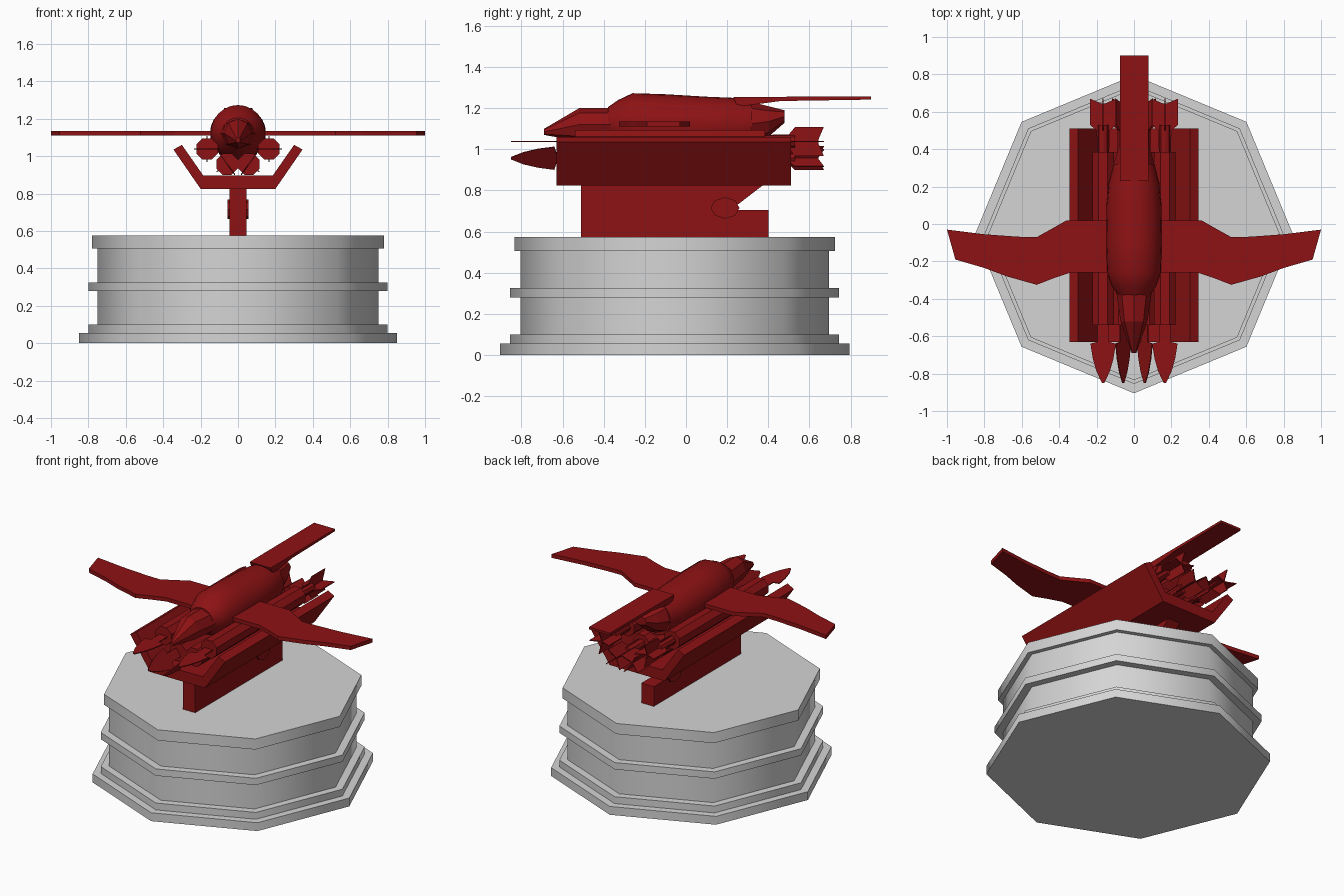
import bpy, bmesh, math
from mathutils import Vector, Matrix

cube = bpy.data.objects.get("Cube")
if cube:
    bpy.data.objects.remove(cube, do_unlink=True)


def material(name, rgb):
    m = bpy.data.materials.new(name)
    m.use_nodes = True
    m.diffuse_color = (*rgb, 1)
    m.node_tree.nodes["Principled BSDF"].inputs["Base Color"].default_value = (*rgb, 1)
    return m


RED = material("deep red", (0.27, 0.006, 0.007))
GREY = material("light grey", (0.66, 0.66, 0.66))


def finish(name, bm, mat, smooth=None):
    bmesh.ops.recalc_face_normals(bm, faces=bm.faces)
    mesh = bpy.data.meshes.new(name)
    bm.to_mesh(mesh)
    bm.free()
    mesh.materials.append(mat)
    ob = bpy.data.objects.new(name, mesh)
    bpy.context.scene.collection.objects.link(ob)
    if smooth:
        bpy.ops.object.select_all(action="DESELECT")
        ob.select_set(True)
        bpy.context.view_layer.objects.active = ob
        bpy.ops.object.shade_smooth_by_angle(angle=math.radians(smooth))
    return ob


def loft(name, rings, mat, smooth=None):
    """Bridge closed rings of points and cap both ends."""
    bm = bmesh.new()
    loops = [[bm.verts.new(p) for p in ring] for ring in rings]
    for a, b in zip(loops, loops[1:]):
        for i in range(len(a)):
            j = (i + 1) % len(a)
            bm.faces.new((a[i], a[j], b[j], b[i]))
    bm.faces.new(loops[0])
    bm.faces.new(loops[-1])
    return finish(name, bm, mat, smooth)


def prism(name, outline, axis, lo, hi):
    """Extrude a 2D outline along one axis."""
    def place(p, t):
        p = list(p)
        p.insert(axis, t)
        return p
    return loft(name, [[place(p, t) for p in outline] for t in (lo, hi)], RED)


def ellipse(n, rx, rz, cx=0, cz=0, turn=0.0):
    angles = [2 * math.pi * (i + turn) / n for i in range(n)]
    return [(cx + rx * math.cos(a), cz + rz * math.sin(a)) for a in angles]


def hull(name, stations, n, smooth=None):
    """Loft ellipses along y from (y, centre z, half width, half height)."""
    rings = [[(x, y, z) for x, z in ellipse(n, rx, rz, 0, cz)]
             for y, cz, rx, rz in stations]
    return loft(name, rings, RED, smooth)


# Stepped octagonal pedestal
steps = [(0, .85), (.055, .85), (.055, .80), (.10, .80), (.10, .75), (.28, .75),
         (.28, .80), (.325, .80), (.325, .75), (.505, .75), (.505, .78), (.575, .78)]
loft("pedestal", [[(x, y, z) for x, y in ellipse(8, r, r, 0, -.055)]
                  for z, r in steps], GREY, 50)

# Support post with rear notch and hinge
prism("support_post", [(-.51, .575), (.40, .575), (.40, .705), (.25, .705),
                       (.25, .73), (.38, .83), (-.51, .83)], 0, -.045, .045)
prism("hinge", ellipse(8, .07, .052, .19, .715), 0, -.056, .056)

# Cradle with slanted side walls
half = [(.20, .825), (.345, 1.035), (.30, 1.06), (.185, .895)]
prism("cradle", half + [(-x, z) for x, z in reversed(half)], 1, -.63, .51)

# Four missiles: tube, flat blade nose and crossed tail fins
nose = [(-.85, .006), (-.79, .035), (-.72, .055), (-.64, .068), (-.63, .03), (-.5, .03)]
fin = [(.30, .03), (.50, .035), (.53, .07), (.67, .07), (.645, .012)]


def blade(name, profile, cx, cz, angle):
    outline = [(w, y) for y, w in profile] + [(-w, y) for y, w in reversed(profile)]
    ob = prism(name, outline, 2, -.003, .003)
    ob.data.transform(Matrix.Translation((cx, 0, cz)) @ Matrix.Rotation(-angle, 4, "Y"))


for side, label in ((1, "left"), (-1, "right")):
    for spot, cx, cz, tilt in (("outer", .165, 1.038, 0), ("inner", .058, .957, 54)):
        tag = f"{label}_{spot}"
        angle = side * math.radians(tilt)
        prism(f"{tag}_missile_tube", ellipse(8, .062, .062, side * cx, cz, .5),
              1, -.54, .385)
        blade(f"{tag}_missile_nose", nose, side * cx, cz, angle)
        prism(f"{tag}_missile_shaft", ellipse(8, .03, .03, side * cx, cz), 1, .38, .53)
        for k in range(2):
            blade(f"{tag}_missile_fin_{k + 1}", fin, side * cx, cz,
                  angle + k * math.pi / 2)

# Aircraft fuselage, faceted nose and tail cone
hull("fuselage", [(-.38, 1.125, .085, .08), (-.33, 1.125, .12, .115),
                  (-.26, 1.125, .145, .148), (-.1, 1.122, .15, .146),
                  (.1, 1.118, .147, .138), (.22, 1.116, .135, .135),
                  (.32, 1.12, .11, .115)], 24, 30)
hull("aircraft_nose", [(-.69, 1.085, .012, .015), (-.52, 1.12, .072, .08),
                       (-.36, 1.12, .095, .08)], 8)
hull("tail_cone", [(.28, 1.12, .12, .12), (.40, 1.135, .085, .075),
                   (.48, 1.16, .05, .03)], 8)

# Swept wings
wing = [(.05, .02), (.36, .02), (.43, -.02), (.52, -.07), (.62, -.068), (.8, -.055),
        (1, -.03), (.955, -.19), (.8, -.235), (.68, -.28), (.52, -.325),
        (.43, -.29), (.34, -.26), (.05, -.26)]
for side, label in ((1, "left"), (-1, "right")):
    prism(f"{label}_wing", [(side * x, y) for x, y in wing], 2, 1.11, 1.135)

# Long flat tail plank
prism("tail_plank", [(.23, 1.255), (.9, 1.257), (.9, 1.242), (.46, 1.235),
                     (.25, 1.207)], 0, -.075, .077)
